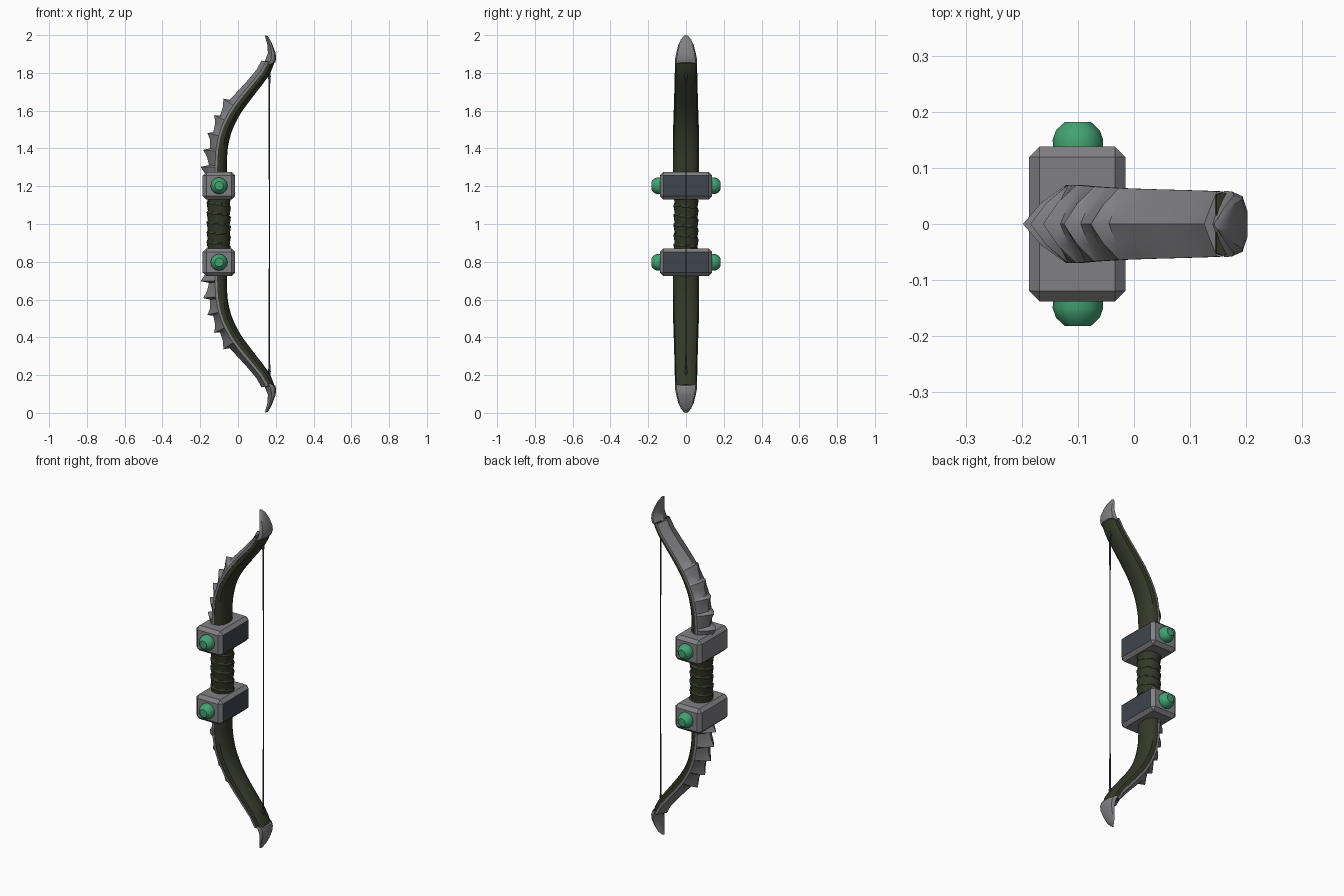
import bpy, bmesh, math
from mathutils import Vector

if "Cube" in bpy.data.objects:
    bpy.data.objects.remove(bpy.data.objects["Cube"])


def material(name, col):
    m = bpy.data.materials.new(name)
    m.diffuse_color = (*col, 1)
    m.use_nodes = True
    m.node_tree.nodes["Principled BSDF"].inputs["Base Color"].default_value = m.diffuse_color
    return m


GREY = material("grey metal", (0.215, 0.215, 0.225))
OLIVE = material("dark olive", (0.035, 0.041, 0.021))
SLATE = material("dark slate", (0.050, 0.058, 0.074))
GEM = material("green gem", (0.055, 0.36, 0.165))


def finish(name, bm, *mats):
    bmesh.ops.recalc_face_normals(bm, faces=bm.faces[:])
    me = bpy.data.meshes.new(name)
    bm.to_mesh(me)
    bm.free()
    ob = bpy.data.objects.new(name, me)
    bpy.context.collection.objects.link(ob)
    for m in mats:
        me.materials.append(m)
    return ob


def loft(name, rings, mat, flip=False):
    """Skin closed rings of points; flip mirrors about z = 1."""
    bm = bmesh.new()
    vs = [[bm.verts.new((x, y, 2 - z if flip else z)) for x, y, z in r] for r in rings]
    n = len(rings[0])
    for a, b in zip(vs, vs[1:]):
        for i in range(n):
            j = (i + 1) % n
            bm.faces.new((a[i], a[j], b[j], b[i]))
    bm.faces.new(vs[0])
    bm.faces.new(vs[-1])
    return finish(name, bm, mat)


# limb path: z, x of the seam between plate and wood
PATH = [(1.15, -0.112), (1.28, -0.113), (1.40, -0.108), (1.50, -0.085), (1.60, -0.035),
        (1.69, 0.033), (1.77, 0.103), (1.82, 0.143), (1.87, 0.165)]


def lerp(table, z):
    for (a, u), (b, v) in zip(table, table[1:]):
        if z <= b:
            return u + (v - u) * max(0, (z - a) / (b - a))
    return table[-1][1]


def path_x(z):
    # averaged samples round off the corners of the path
    return sum(lerp(PATH, z + 0.01 * k) for k in range(-3, 4)) / 7


def frame(z):
    d = (path_x(z + 0.01) - path_x(z - 0.01)) / 0.02
    return Vector((path_x(z), 0, z)), Vector((1, 0, -d)).normalized()


def half_width(z):
    return lerp([(1.2, 0.068), (1.45, 0.070), (1.65, 0.063), (1.86, 0.058)], z)


# ridge height along the plate, with five hooked teeth
RIDGE = [(1.16, 0.05), (1.27, 0.06)]
for z, tip in ((1.30, 0.086), (1.385, 0.077), (1.465, 0.071), (1.545, 0.070), (1.622, 0.072)):
    RIDGE += [(z - 0.03, tip - 0.022), (z, tip), (z + 0.010, 0.042)]
RIDGE = sorted(RIDGE) + [(1.68, 0.036), (1.74, 0.033), (1.80, 0.033), (1.855, 0.034)]


def limb(side, flip):
    # rounded wood on the string side
    rings = []
    for k in range(22):
        z = 1.16 + 0.70 * k / 21
        p, n = frame(z)
        w = half_width(z)
        t = lerp([(1.2, 0.055), (1.5, 0.050), (1.7, 0.045), (1.86, 0.034)], z)
        ring = [p + Vector((0, w * 0.9, 0)) - n * 0.012, p + Vector((0, -w * 0.9, 0)) - n * 0.012]
        for i in range(9):
            a = -math.pi / 2 + math.pi * i / 8
            ring.append(p + Vector((0, w * 0.97 * math.sin(a), 0)) + n * t * math.cos(a) ** 0.7
                        if 0 < i < 8 else p + Vector((0, w * 0.97 * math.sin(a), 0)))
        rings.append(ring)
    loft(side + "_limb_wood", rings, OLIVE, flip)

    # toothed metal plate on the outer side
    rings = []
    for z, o in RIDGE:
        p, n = frame(z)
        w = half_width(z)
        prof = [(-1, -0.002), (-1, 0.010), (-0.55, o * 0.62), (0, o),
                (0.55, o * 0.62), (1, 0.010), (1, -0.002)]
        rings.append([p + Vector((0, w * y, 0)) - n * h for y, h in prof])
    loft(side + "_limb_plate", rings, GREY, flip)

    # tapered metal tip
    rings = []
    for zl, zr, xl, xr, w in ((1.835, 1.855, 0.125, 0.197, 0.059), (1.87, 1.875, 0.146, 0.202, 0.058),
                              (1.905, 1.905, 0.158, 0.199, 0.052), (1.945, 1.945, 0.156, 0.184, 0.042),
                              (1.98, 1.975, 0.147, 0.171, 0.027), (2.0, 1.995, 0.142, 0.157, 0.010)):
        prof = [(0, 0), (0.22, 0.55), (0.5, 1), (0.85, 0.85), (1, 0.4),
                (1, -0.4), (0.85, -0.85), (0.5, -1), (0.22, -0.55)]
        rings.append([(xl + (xr - xl) * u, w * v, zl + (zr - zl) * u) for u, v in prof])
    loft(side + "_limb_tip", rings, GREY, flip)

    # bevelled clamp block with a dark face toward the string
    bm = bmesh.new()
    bmesh.ops.create_cube(bm, size=1)
    cz = 0.7975 if flip else 1.2025
    for v in bm.verts:
        v.co = (-0.101 + v.co.x * 0.172, v.co.y * 0.276, cz + v.co.z * 0.148)
    bmesh.ops.bevel(bm, geom=bm.edges[:], offset=0.019, segments=1, affect='EDGES')
    bm.normal_update()
    for f in bm.faces:
        f.material_index = 1 if f.normal.x > 0.95 else 0
    finish(side + "_clamp_block", bm, GREY, SLATE)

    # rounded gem on both ends of the block
    for s, label in ((-1, "front"), (1, "back")):
        rings = []
        for r, y in ((0.044, 0.13), (0.045, 0.150), (0.039, 0.167), (0.023, 0.182)):
            rings.append([(-0.1 + r * math.cos(math.tau * i / 12), s * y,
                           1.2025 + r * math.sin(math.tau * i / 12)) for i in range(12)])
        loft(side + "_gem_" + label, rings, GEM, flip)

    # knot where the string meets the limb
    rings = [[(0.165 + r * math.cos(math.tau * i / 6), r * math.sin(math.tau * i / 6), z)
              for i in range(6)] for z, r in ((1.765, 0.004), (1.78, 0.009), (1.795, 0.005))]
    loft(side + "_string_knot", rings, SLATE, flip)


limb("upper", False)
limb("lower", True)

# grip wrapped with a spiral strap
rings = []
for k in range(49):
    z = 0.85 + 0.30 * k / 48
    ring = []
    for i in range(20):
        a = math.tau * i / 20
        turn = (z / 0.052 + i / 20) % 1
        r = 0.057 + 0.008 * turn
        ring.append((-0.102 + r * math.cos(a), 1.04 * r * math.sin(a), z))
    rings.append(ring)
loft("wrapped_grip", rings, OLIVE)

# bow string, thinner in the middle
rings = [[(0.166 + r * math.cos(math.tau * i / 6), r * math.sin(math.tau * i / 6), z)
          for i in range(6)] for z, r in ((0.17, 0.005), (0.5, 0.004), (1.0, 0.0025), (1.5, 0.004), (1.83, 0.005))]
loft("bow_string", rings, SLATE)

# smooth shading with sharp edges kept; blocks stay flat
for ob in bpy.context.scene.objects:
    ob.select_set("block" not in ob.name)
    if ob.select_get():
        bpy.context.view_layer.objects.active = ob
bpy.ops.object.shade_smooth_by_angle(angle=math.radians(35))
